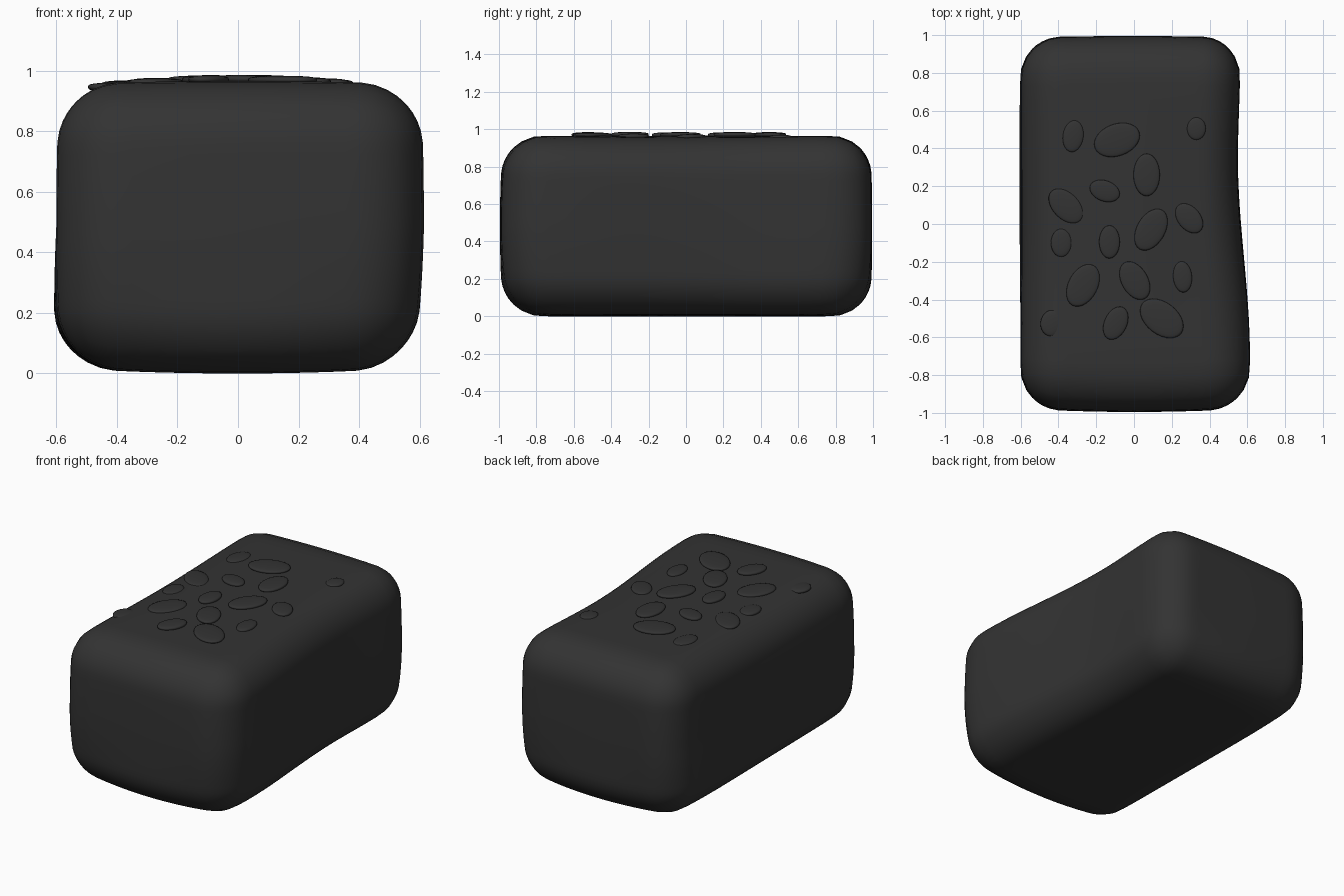
import bpy, bmesh, math
from mathutils import Vector, Matrix

if "Cube" in bpy.data.objects:
    bpy.data.objects.remove(bpy.data.objects["Cube"])

mat = bpy.data.materials.new("charcoal")
mat.diffuse_color = (0.033, 0.033, 0.033, 1)
mat.use_nodes = True
mat.node_tree.nodes["Principled BSDF"].inputs["Base Color"].default_value = mat.diffuse_color

HX, HY, HZ, R = 0.6, 0.995, 0.4825, 0.21


def finish(name, bm):
    mesh = bpy.data.meshes.new(name)
    bm.to_mesh(mesh)
    bm.free()
    for p in mesh.polygons:
        p.use_smooth = True
    mesh.materials.append(mat)
    ob = bpy.data.objects.new(name, mesh)
    bpy.context.collection.objects.link(ob)
    return ob


def lerp_table(table, t):
    for (a, va), (b, vb) in zip(table, table[1:]):
        if t <= b:
            k = max(0, (t - a) / (b - a))
            k = k * k * (3 - 2 * k)
            return va + (vb - va) * k
    return table[-1][1]


# Rounded block: cube grid pushed onto a rounded box, then gently warped
RIGHT_EDGE = [(-1, 0.01), (-0.7, 0.014), (0.35, -0.05), (0.85, -0.038)]
bm = bmesh.new()
bmesh.ops.create_cube(bm, size=2)
bmesh.ops.subdivide_edges(bm, edges=bm.edges[:], cuts=23, use_grid_fill=True)
half = Vector((HX, HY, HZ))
for v in bm.verts:
    p = Vector([c * h for c, h in zip(v.co, half)])
    core = Vector([max(-(h - R), min(h - R, c)) for c, h in zip(p, half)])
    d = p - core
    if d.length > 1e-6:
        p = core + d.normalized() * R
    u = Vector([c / h for c, h in zip(p, half)])
    # long edges sink slightly toward the middle
    edge = (u.x * u.z) ** 2
    waist = max(0, math.cos(u.y * math.pi / 2)) ** 2
    p.x *= 1 - 0.035 * edge * waist
    p.z *= 1 - 0.05 * edge * waist
    # corners rounder, most at the bottom; front end slightly domed
    corner = (u.x * u.y * u.z) ** 2
    p *= 1 - corner * (0.07 if u.z < 0 else 0.02)
    p.y *= 1 - (0.018 if u.y < 0 else 0.008) * (u.x ** 2 + u.z ** 2)
    # side wander
    right = max(0, u.x)
    p.x += lerp_table(RIGHT_EDGE, p.y) * right
    p.x -= 0.015 * right * max(0, -u.z) * max(0, -u.y)
    low = max(0, -u.x) * max(0, -u.z)
    p.x -= low * (0.012 + 0.012 * max(0, math.cos((u.y - 0.3) * 2)))
    p.z += HZ
    v.co = p
finish("rounded_block", bm)

# Flat pebbles on the top: centre x, y, length, width, angle
PEBBLES = [
    (-0.322, 0.465, 0.17, 0.11, 82), (-0.09, 0.445, 0.25, 0.17, 20),
    (0.33, 0.505, 0.12, 0.10, 90), (-0.155, 0.175, 0.165, 0.11, -20),
    (0.067, 0.26, 0.225, 0.14, 90), (-0.36, 0.095, 0.22, 0.14, -45),
    (-0.385, -0.10, 0.15, 0.11, 90), (-0.13, -0.095, 0.175, 0.11, 90),
    (0.09, -0.03, 0.24, 0.15, 60), (0.292, 0.03, 0.18, 0.12, -50),
    (-0.27, -0.325, 0.24, 0.155, 62), (0.004, -0.30, 0.22, 0.14, -60),
    (0.257, -0.28, 0.165, 0.10, 95), (-0.435, -0.525, 0.14, 0.12, 80),
    (-0.097, -0.525, 0.185, 0.12, 65), (0.147, -0.50, 0.26, 0.17, -38),
]
for i, (x, y, length, width, ang) in enumerate(PEBBLES, 1):
    bm = bmesh.new()
    bmesh.ops.create_uvsphere(bm, u_segments=28, v_segments=14, radius=1)
    for v in bm.verts:
        v.co.z = math.copysign(abs(v.co.z) ** 0.6, v.co.z) * 0.014
        v.co.x *= length / 2
        v.co.y *= width / 2
    z = 0.972 - 0.14 * x * x
    bm.transform(Matrix.Translation((x, y, z)) @ Matrix.Rotation(math.radians(ang), 4, 'Z'))
    finish(f"pebble_{i:02d}", bm)
